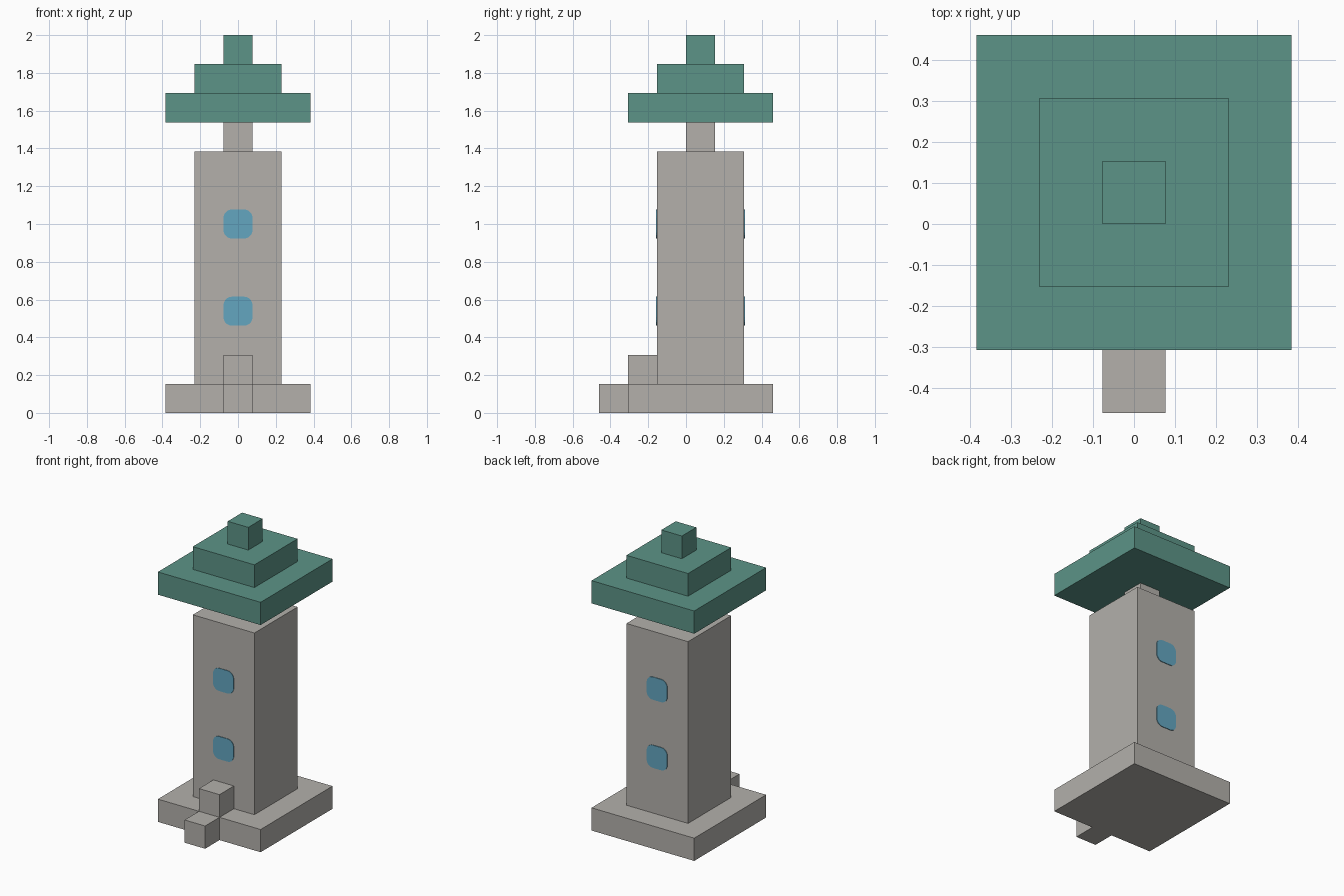
import bpy
import bmesh

if "Cube" in bpy.data.objects:
    bpy.data.objects.remove(bpy.data.objects["Cube"], do_unlink=True)

U = 2 / 13  # one block


def material(name, rgb):
    mat = bpy.data.materials.new(name)
    mat.use_nodes = True
    color = (*rgb, 1)
    mat.diffuse_color = color
    mat.node_tree.nodes["Principled BSDF"].inputs["Base Color"].default_value = color
    return mat


stone = material("grey stone", (0.451, 0.434, 0.407))
roof = material("green roof", (0.107, 0.296, 0.242))
glass = material("blue glass", (0.127, 0.381, 0.527))


def block(name, mat, size, center, corner=0):
    """Box with optional rounded corners around its y axis."""
    bm = bmesh.new()
    bmesh.ops.create_cube(bm, size=1)
    bmesh.ops.scale(bm, vec=size, verts=bm.verts)
    if corner:
        edges = [e for e in bm.edges
                 if abs(e.verts[0].co.y - e.verts[1].co.y) > size[1] / 2]
        bmesh.ops.bevel(bm, geom=edges, offset=corner, segments=5,
                        profile=0.5, affect="EDGES")
    mesh = bpy.data.meshes.new(name)
    bm.to_mesh(mesh)
    bm.free()
    mesh.materials.append(mat)
    obj = bpy.data.objects.new(name, mesh)
    obj.location = center
    bpy.context.collection.objects.link(obj)
    return obj


def tier(name, mat, width, bottom, height=1, y=0.5):
    """Square tier measured in blocks."""
    block(name, mat, (width * U, width * U, height * U),
          (0, y * U, (bottom + height / 2) * U))


# Tower body
tier("base", stone, 5, 0)
tier("shaft", stone, 3, 1, height=8)
tier("neck", stone, 1, 9)

# Front steps
tier("lower_step", stone, 1, 0, y=-2.5)
tier("upper_step", stone, 1, 1, y=-1.5)

# Stepped roof
tier("roof_eaves", roof, 5, 10)
tier("roof_middle", roof, 3, 11)
tier("roof_cap", roof, 1, 12)

# Rounded windows, front and back
for side, y in (("front", -1), ("back", 2)):
    for level, z in (("lower", 3.5), ("upper", 6.5)):
        block(f"{side}_{level}_window", glass, (U, 0.008, U),
              (0, y * U, z * U), corner=0.045)
